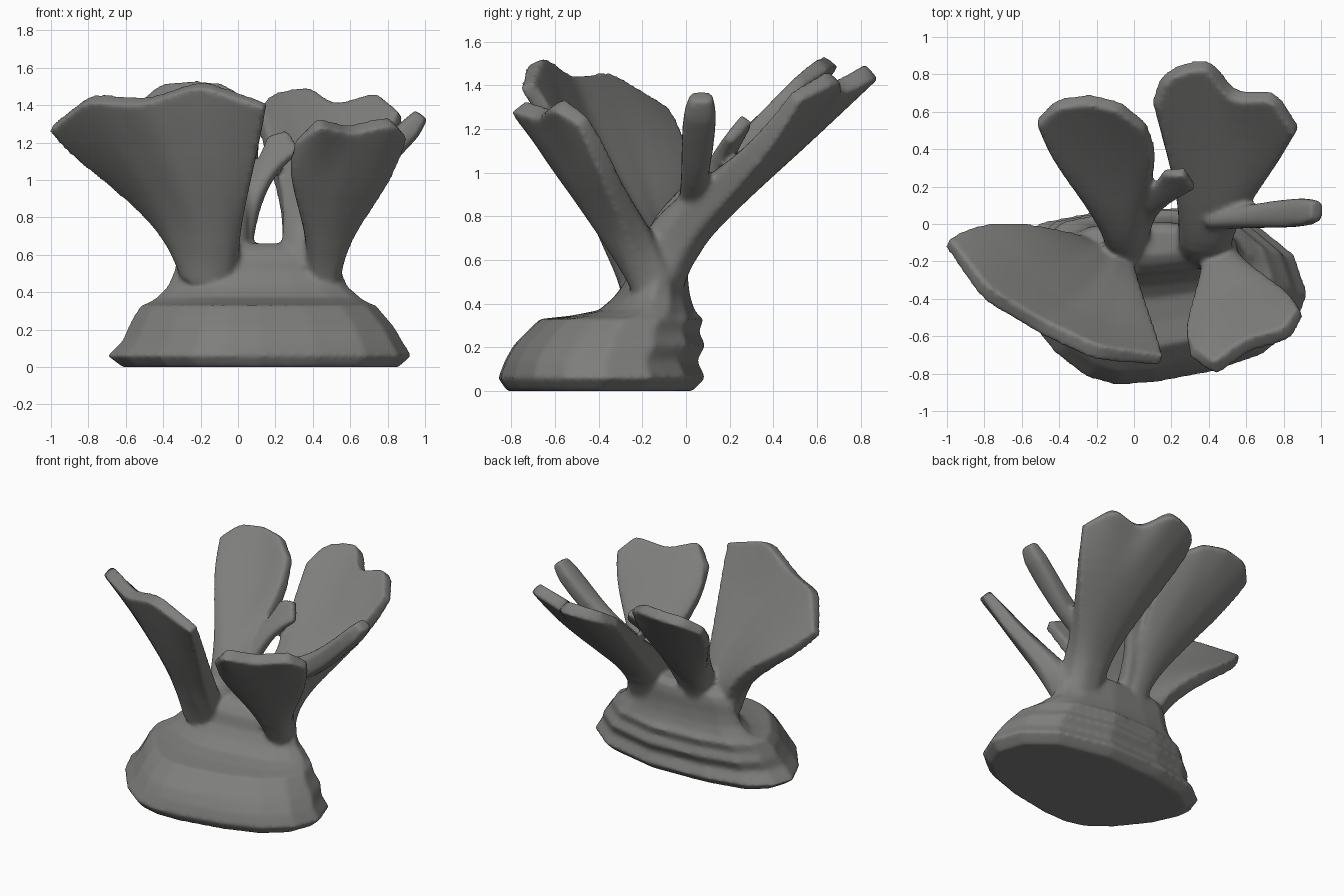
import bpy, bmesh
from mathutils import Vector

COLS = 13
stone = bpy.data.materials.new("coral grey")
stone.diffuse_color = (0.21, 0.21, 0.205, 1)


def add(name, bm):
    me = bpy.data.meshes.new(name)
    bm.to_mesh(me)
    bm.free()
    ob = bpy.data.objects.new(name, me)
    bpy.context.collection.objects.link(ob)
    return ob


def resample(row):
    # spread a short row of points evenly over COLS points
    pts = [Vector(p) for p in row]
    out = []
    for i in range(COLS):
        f = i / (COLS - 1) * (len(pts) - 1)
        k = min(int(f), len(pts) - 2)
        out.append(pts[k].lerp(pts[k + 1], f - k))
    return out


def fan(name, rows, thick):
    # curved sheet from root row to rim row, fattest along its middle
    bm = bmesh.new()
    grid = [[bm.verts.new(p) for p in resample(r)] for r in rows]
    for a, b in zip(grid, grid[1:]):
        for i in range(COLS - 1):
            bm.faces.new((a[i], a[i + 1], b[i + 1], b[i]))
    ob = add(name, bm)
    group = ob.vertex_groups.new(name="thickness")
    for r, t in enumerate(thick):
        round_off = 0.6 - 0.35 * r / (len(rows) - 1)
        for c in range(COLS):
            u = abs(2 * c / (COLS - 1) - 1)
            group.add([r * COLS + c], t * (1 - round_off * u ** 3) / 0.3, 'REPLACE')
    sub = ob.modifiers.new("smooth", 'SUBSURF')
    sub.levels, sub.boundary_smooth = 2, 'PRESERVE_CORNERS'
    sol = ob.modifiers.new("thick", 'SOLIDIFY')
    sol.thickness, sol.offset, sol.vertex_group = 0.3, 0, "thickness"
    return ob


# Base mound and neck: one outline fitted to a box at each height
outline = [(-.69, -.25), (-.6, -.45), (-.42, -.68), (-.25, -.81), (-.1, -.85), (.1, -.84),
           (.42, -.78), (.68, -.69), (.85, -.55), (.92, -.37), (.85, -.16), (.65, 0),
           (.25, .09), (-.2, .07), (-.5, .01), (-.64, -.1)]
rings = [(0, -.62, .86, -.82, .03), (.06, -.7, .93, -.86, .09),
         (.14, -.62, .88, -.83, .05), (.21, -.59, .84, -.79, .09),
         (.27, -.56, .79, -.73, .06), (.33, -.52, .74, -.67, .08),
         (.345, -.48, .7, -.53, .06), (.37, -.44, .66, -.4, .04),
         (.43, -.38, .59, -.33, .02), (.5, -.35, .56, -.28, .01),
         (.58, -.33, .54, -.26, .01), (.63, -.29, .5, -.22, 0),
         (.66, -.23, .45, -.17, -.04)]
bm = bmesh.new()
loops = []
for z, x0, x1, y0, y1 in rings:
    loops.append([bm.verts.new((x0 + (x + .69) / 1.61 * (x1 - x0),
                                y0 + (y + .85) / .94 * (y1 - y0), z))
                  for x, y in outline])
n = len(outline)
for a, b in zip(loops, loops[1:]):
    for i in range(n):
        bm.faces.new((a[i], a[(i + 1) % n], b[(i + 1) % n], b[i]))
bm.faces.new(loops[0][::-1])
bm.faces.new(loops[-1])
parts = [add("base", bm)]

# Large fan at the front left
parts.append(fan("front_left_fan", [
    [(-.29, -.12, .48), (-.15, -.18, .48), (0, -.18, .48)],
    [(-.34, -.08, .7), (-.26, -.19, .7), (-.17, -.25, .7), (-.08, -.28, .69), (0, -.26, .67)],
    [(-.58, -.01, .94), (-.42, -.23, .95), (-.25, -.38, .95), (-.1, -.43, .95), (.05, -.43, .92)],
    [(-.86, -.01, 1.13), (-.62, -.3, 1.21), (-.38, -.48, 1.21), (-.15, -.58, 1.24), (.11, -.59, 1.18)],
    [(-1.0, -.1, 1.28), (-.8, -.37, 1.44), (-.5, -.55, 1.42), (-.2, -.69, 1.52), (.15, -.73, 1.4)]],
    (.24, .22, .17, .12, .09)))

# Smaller fan at the front right
parts.append(fan("front_right_fan", [
    [(.37, -.13, .48), (.55, -.14, .48)],
    [(.37, -.29, .7), (.47, -.25, .68), (.57, -.2, .7)],
    [(.29, -.51, .95), (.5, -.44, .92), (.75, -.32, .92)],
    [(.28, -.63, 1.1), (.55, -.55, 1.1), (.86, -.41, 1.13)],
    [(.31, -.68, 1.21), (.43, -.78, 1.31), (.6, -.65, 1.27), (.82, -.59, 1.32), (.89, -.47, 1.24)]],
    (.22, .2, .15, .12, .09)))

# Two-lobed fan at the back right
parts.append(fan("back_right_fan", [
    [(.23, -.13, .5), (.52, -.13, .5)],
    [(.24, -.07, .7), (.51, -.07, .7)],
    [(.24, .13, .9), (.42, .13, .88), (.6, .11, .88)],
    [(.15, .47, 1.19), (.34, .48, 1.15), (.55, .46, 1.15), (.79, .36, 1.13)],
    [(.11, .64, 1.35), (.15, .77, 1.42), (.24, .83, 1.45), (.4, .86, 1.47),
     (.53, .68, 1.38), (.75, .69, 1.45), (.87, .5, 1.35)]],
    (.24, .26, .21, .15, .09)))

# Rounded fan at the back left
parts.append(fan("back_left_fan", [
    [(-.16, -.12, .55), (.05, -.12, .55)],
    [(-.14, -.07, .74), (.05, -.07, .74)],
    [(-.27, .13, .99), (-.1, .14, .95), (.06, .12, .94)],
    [(-.45, .36, 1.24), (-.25, .38, 1.2), (-.05, .38, 1.19), (.13, .35, 1.23)],
    [(-.52, .54, 1.41), (-.42, .64, 1.49), (-.25, .67, 1.51), (-.08, .63, 1.5), (.06, .52, 1.42)]],
    (.22, .22, .18, .13, .08)))

# Small branch in the middle
parts.append(fan("small_branch", [
    [(-.01, -.06, .66), (.08, -.06, .66)],
    [(.03, .08, .88), (.11, .05, .87)],
    [(.11, .21, 1.1), (.2, .13, 1.06)],
    [(.16, .28, 1.23), (.27, .28, 1.25), (.33, .2, 1.15)]],
    (.12, .1, .08, .06)))

# Finger pointing right
parts.append(fan("side_finger", [
    [(.42, .08, .87), (.42, -.03, .87)],
    [(.62, .1, .98), (.62, -.02, .98)],
    [(.8, .13, 1.15), (.8, -.02, 1.15)],
    [(.93, .14, 1.28), (.93, -.01, 1.28)],
    [(.98, .12, 1.35), (.98, .02, 1.35)]],
    (.17, .15, .13, .12, .08)))

# Fuse everything into one softly blended coral
bpy.context.view_layer.update()
deps = bpy.context.evaluated_depsgraph_get()
bm = bmesh.new()
for ob in parts:
    bm.from_mesh(ob.evaluated_get(deps).to_mesh())
bmesh.ops.recalc_face_normals(bm, faces=bm.faces)
for ob in parts:
    bpy.data.objects.remove(ob)
coral = add("coral", bm)
coral.data.materials.clear()
coral.data.materials.append(stone)
remesh = coral.modifiers.new("fuse", 'REMESH')
remesh.mode, remesh.voxel_size = 'VOXEL', 0.015
remesh.use_smooth_shade = True
soft = coral.modifiers.new("soften", 'SMOOTH')
soft.factor, soft.iterations = 0.5, 7
